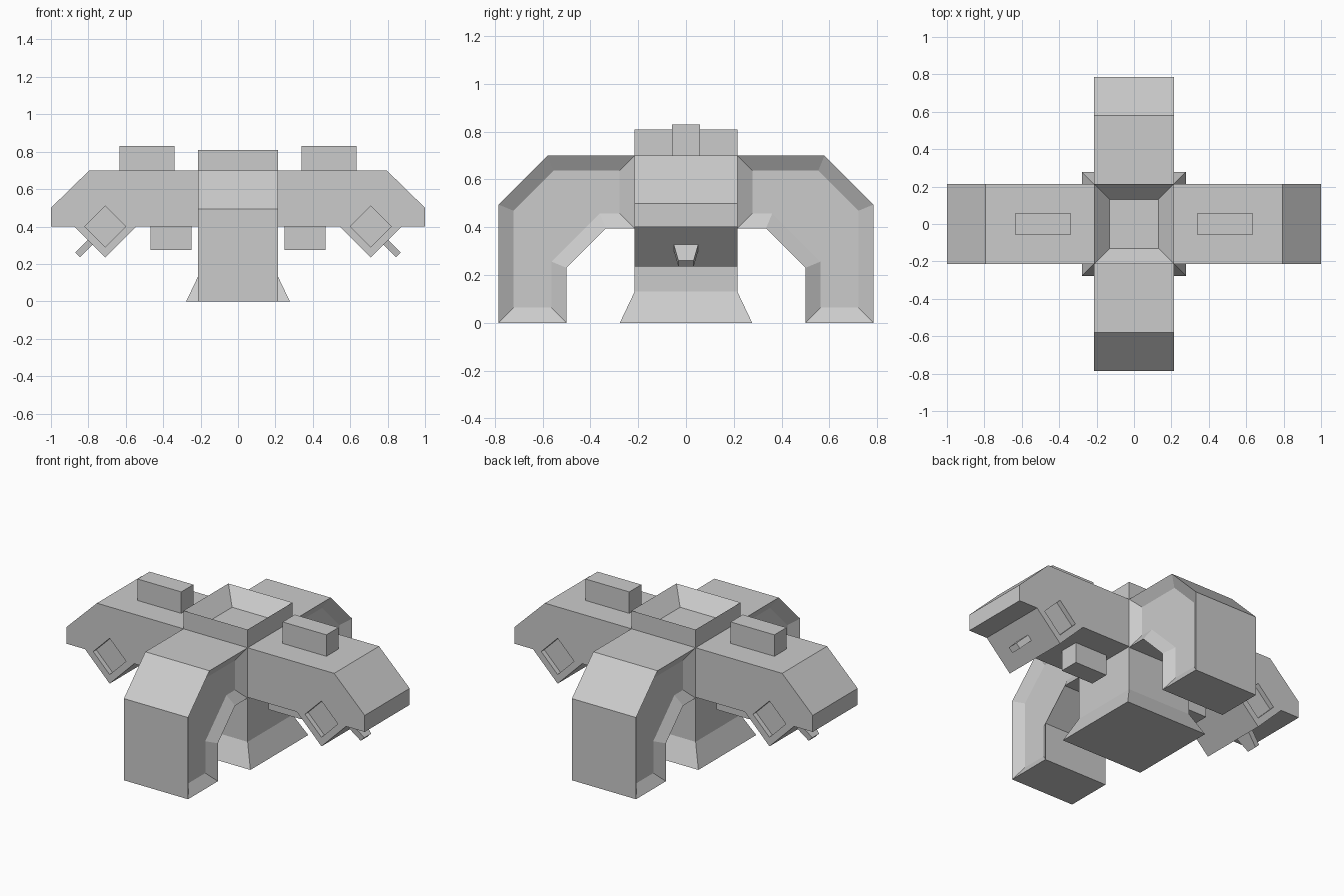
import bpy, bmesh
from mathutils import Vector

if "Cube" in bpy.data.objects:
    bpy.data.objects.remove(bpy.data.objects["Cube"], do_unlink=True)

GREY = (0.6, 0.6, 0.6, 1)
grey = bpy.data.materials.new("plain grey")
grey.use_nodes = True
grey.diffuse_color = GREY
grey.node_tree.nodes["Principled BSDF"].inputs["Base Color"].default_value = GREY

W = 0.215  # half width of the hull, arms and legs


def finish(bm, name):
    bmesh.ops.recalc_face_normals(bm, faces=bm.faces)
    mesh = bpy.data.meshes.new(name)
    bm.to_mesh(mesh)
    bm.free()
    mesh.materials.append(grey)
    obj = bpy.data.objects.new(name, mesh)
    bpy.context.collection.objects.link(obj)
    return obj


def recess(bm, face, border, depth):
    """Inset a face and push it inward."""
    bm.normal_update()
    push = face.normal * -depth
    bmesh.ops.inset_region(bm, faces=[face], thickness=border, use_even_offset=True)
    bmesh.ops.translate(bm, verts=face.verts, vec=push)


def loft(name, lower, upper, panel=None, both=False):
    """Join two matching outlines; optionally recess the end faces."""
    bm = bmesh.new()
    a = [bm.verts.new(p) for p in lower]
    b = [bm.verts.new(p) for p in upper]
    caps = [bm.faces.new(a), bm.faces.new(b)]
    for i in range(len(a)):
        j = (i + 1) % len(a)
        bm.faces.new((a[i], a[j], b[j], b[i]))
    bmesh.ops.recalc_face_normals(bm, faces=bm.faces)
    if panel:
        for cap in caps if both else caps[1:]:
            recess(bm, cap, *panel)
    return finish(bm, name)


def square(half, z):
    return [(x * half, y * half, z) for x, y in ((-1, -1), (1, -1), (1, 1), (-1, 1))]


def box(name, x0, x1, y, z0, z1):
    ring = ((x0, -y), (x1, -y), (x1, y), (x0, y))
    return loft(name, [(*p, z0) for p in ring], [(*p, z1) for p in ring])


def cut(obj, cutter):
    mod = obj.modifiers.new("recess", "BOOLEAN")
    mod.operation = "DIFFERENCE"
    mod.solver = "EXACT"
    mod.object = cutter
    bpy.context.view_layer.objects.active = obj
    bpy.ops.object.modifier_apply(modifier=mod.name)
    bpy.data.objects.remove(cutter, do_unlink=True)


# Central column, flared foot and open hatch
loft("central_column", square(W, 0.13), square(W, 0.7))
loft("flared_foot", square(0.277, 0), square(W, 0.13))
loft("top_hatch", square(W, 0.7), square(W, 0.81), panel=(0.083, 0.09))

leg_profile = [(W, 0.7), (0.58, 0.7), (0.785, 0.495), (0.785, 0),
               (0.5, 0), (0.5, 0.23), (0.335, 0.395), (W, 0.395)]
arm_profile = [(W, 0.7), (0.795, 0.7), (1, 0.5), (1, 0.4), (0.875, 0.4),
               (0.71, 0.235), (0.545, 0.4), (W, 0.4)]
diamond = [(0.71, 0.51), (0.82, 0.4), (0.71, 0.29), (0.6, 0.4)]

# Legs with recessed side panels
for s, end in ((-1, "front"), (1, "back")):
    loft(end + "_leg", [(-W, s * y, z) for y, z in leg_profile],
         [(W, s * y, z) for y, z in leg_profile], panel=(0.063, 0.04), both=True)

for s, side in ((-1, "right"), (1, "left")):
    # Arm with pod and diamond recesses front and back
    arm = loft(side + "_arm", [(s * x, -W, z) for x, z in arm_profile],
               [(s * x, W, z) for x, z in arm_profile])
    for d in (-1, 1):
        cut(arm, loft("cutter", [(s * x, d * (W - 0.03), z) for x, z in diamond],
                      [(s * x, d * (W + 0.1), z) for x, z in diamond]))

    # Blocks above and below the arm
    box(side + "_top_block", *sorted((s * 0.34, s * 0.633)), 0.058, 0.7, 0.83)
    box(side + "_lower_block", *sorted((s * 0.248, s * 0.467)), 0.06, 0.275, 0.4)

    # Tapered nozzle standing square to the pod's outer slope
    out, along = Vector((s, 0, -1)).normalized(), Vector((s, 0, 1)).normalized()
    root = Vector((s * 0.79, 0, 0.315))

    def ring(dist, half_y):
        return [root + out * dist + along * (a * 0.018) + Vector((0, b * half_y, 0))
                for a, b in ((-1, -1), (1, -1), (1, 1), (-1, 1))]
    loft(side + "_nozzle", ring(-0.02, 0.055), ring(0.095, 0.032))
